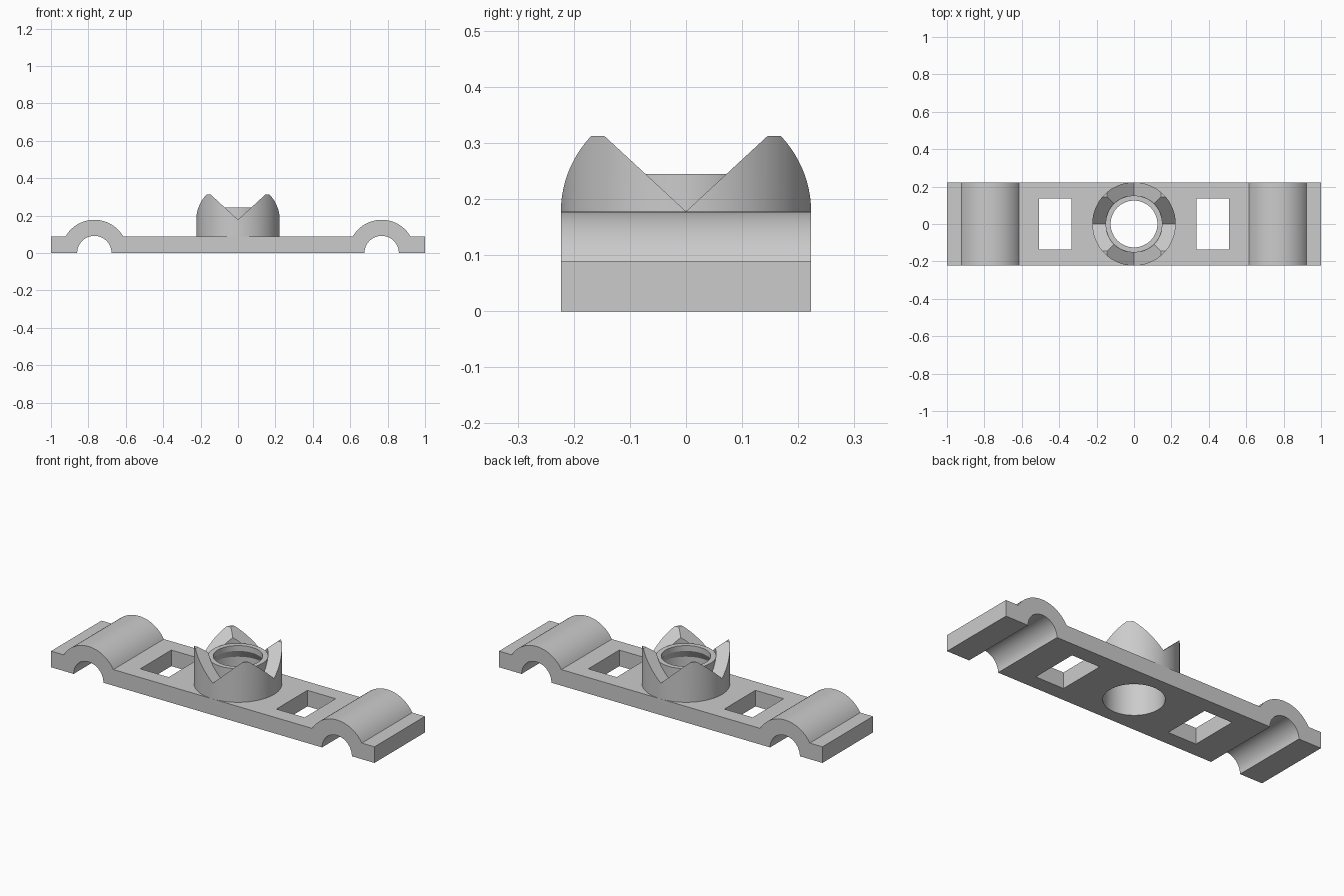
import bpy, bmesh, math

cube = bpy.data.objects.get("Cube")
if cube:
    bpy.data.objects.remove(cube, do_unlink=True)

GREY = (0.6, 0.6, 0.6, 1)
mat = bpy.data.materials.new("light grey")
mat.use_nodes = True
mat.diffuse_color = GREY
mat.node_tree.nodes["Principled BSDF"].inputs["Base Color"].default_value = GREY

DEPTH = 0.223         # half depth of the bar, also the socket radius
THICK = 0.09          # bar thickness
ARCH_X, ARCH_OUT, ARCH_IN = 0.768, 0.178, 0.092
TOP, NOTCH = 0.312, 0.178
BORE, LIP = 0.152, 0.125


def make(name, bm):
    bmesh.ops.recalc_face_normals(bm, faces=bm.faces)
    mesh = bpy.data.meshes.new(name)
    bm.to_mesh(mesh)
    bm.free()
    mesh.materials.append(mat)
    obj = bpy.data.objects.new(name, mesh)
    bpy.context.collection.objects.link(obj)
    return obj


def prism(name, outline, half, along="y"):
    """Extrude an outline of (side, height) points along x or y."""
    bm = bmesh.new()
    place = (lambda s, z: (s, -half, z)) if along == "y" else (lambda s, z: (-half, s, z))
    face = bm.faces.new([bm.verts.new(place(s, z)) for s, z in outline])
    moved = bmesh.ops.extrude_face_region(bm, geom=[face])["geom"]
    shift = (0, 2 * half, 0) if along == "y" else (2 * half, 0, 0)
    bmesh.ops.translate(bm, vec=shift, verts=[v for v in moved if isinstance(v, bmesh.types.BMVert)])
    return make(name, bm)


def lathe(name, profile, steps=96):
    """Revolve a closed (radius, height) profile about z."""
    bm = bmesh.new()
    rings = []
    for i in range(steps):
        a = 2 * math.pi * i / steps
        rings.append([bm.verts.new((r * math.cos(a), r * math.sin(a), z)) for r, z in profile])
    n = len(profile)
    for i in range(steps):
        a, b = rings[i], rings[(i + 1) % steps]
        for j in range(n):
            k = (j + 1) % n
            bm.faces.new((a[j], b[j], b[k], a[k]))
    return make(name, bm)


def cut(obj, cutters):
    bpy.context.view_layer.objects.active = obj
    for c in cutters:
        mod = obj.modifiers.new("cut", "BOOLEAN")
        mod.operation, mod.solver, mod.object = "DIFFERENCE", "EXACT", c
        bpy.ops.object.modifier_apply(modifier=mod.name)
    for c in cutters:
        bpy.data.objects.remove(c, do_unlink=True)


def smooth(obj):
    bpy.ops.object.select_all(action="DESELECT")
    obj.select_set(True)
    bpy.context.view_layer.objects.active = obj
    bpy.ops.object.shade_smooth_by_angle(angle=math.radians(25))


def arc(cx, radius, start, end, steps=32):
    angles = [start + (end - start) * i / steps for i in range(steps + 1)]
    return [(cx + radius * math.cos(a), radius * math.sin(a)) for a in angles]


# Bar with an arched saddle near each end
rise = math.asin(THICK / ARCH_OUT)
outline = [(-1, 0)]
for x in (-ARCH_X, ARCH_X):
    outline += arc(x, ARCH_IN, math.pi, 0)
outline += [(1, 0), (1, THICK)]
for x in (ARCH_X, -ARCH_X):
    outline += arc(x, ARCH_OUT, rise, math.pi - rise)
outline += [(-1, THICK)]
bar = prism("bar", outline, DEPTH)

# Strap slots and round bore through the bar
cutters = []
for side in (-1, 1):
    box = [(side * x, z) for x, z in ((0.333, -0.1), (0.508, -0.1), (0.508, 0.2), (0.333, 0.2))]
    cutters.append(prism("slot_cutter", box, 0.137))
bm = bmesh.new()
bmesh.ops.create_cone(bm, cap_ends=True, segments=96, radius1=BORE, radius2=BORE, depth=0.5)
cutters.append(make("bore_cutter", bm))
cut(bar, cutters)
smooth(bar)

# Socket wall with two crossing V notches that leave four prongs
socket = lathe("crown_socket", [(BORE, THICK), (DEPTH, THICK), (DEPTH, TOP), (BORE, TOP)])
slope = (TOP - NOTCH) / 0.145
reach = 0.3
vee = [(0, NOTCH), (reach, NOTCH + slope * reach), (-reach, NOTCH + slope * reach)]
cut(socket, [prism("notch_cutter", vee, 0.5, axis) for axis in "xy"])
smooth(socket)

# Inner collar, tapering in to a narrow lip
collar = lathe("inner_collar", [(BORE, 0.17), (BORE, 0.245), (LIP, 0.245), (LIP, 0.215)])
smooth(collar)
